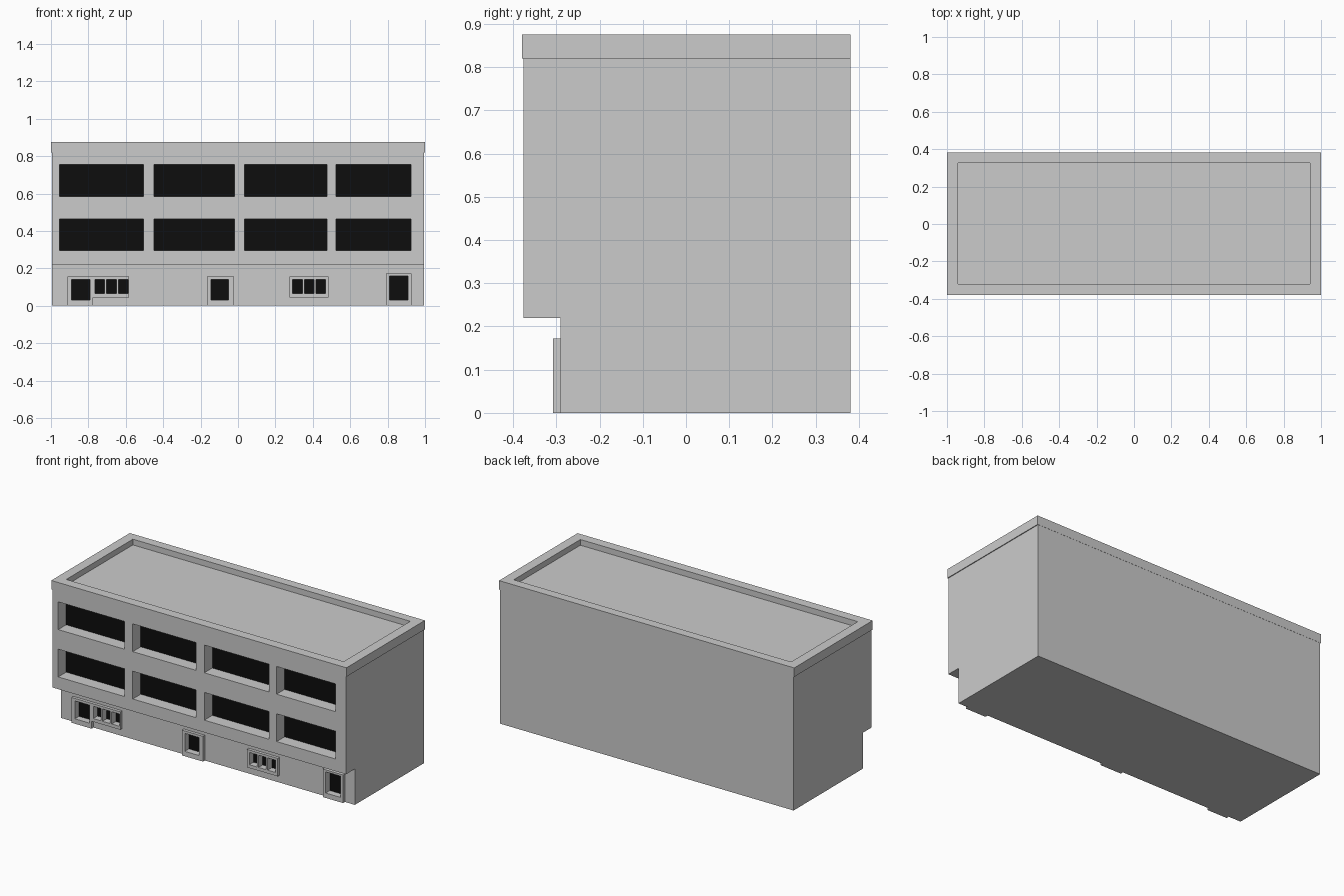
import bpy, bmesh

if "Cube" in bpy.data.objects:
    bpy.data.objects.remove(bpy.data.objects["Cube"])

black = bpy.data.materials.new("dark_glass")
black.diffuse_color = (0.004, 0.004, 0.004, 1)
black.use_nodes = True
black.node_tree.nodes["Principled BSDF"].inputs["Base Color"].default_value = black.diffuse_color


def add_box(bm, x0, x1, y0, y1, z0, z1):
    v = [bm.verts.new((x, y, z)) for x in (x0, x1) for y in (y0, y1) for z in (z0, z1)]
    for f in ((0, 1, 3, 2), (4, 6, 7, 5), (0, 4, 5, 1), (2, 3, 7, 6), (0, 2, 6, 4), (1, 5, 7, 3)):
        bm.faces.new([v[i] for i in f])


def finish(name, bm, mat=None):
    bmesh.ops.recalc_face_normals(bm, faces=bm.faces)
    me = bpy.data.meshes.new(name)
    bm.to_mesh(me)
    bm.free()
    ob = bpy.data.objects.new(name, me)
    bpy.context.collection.objects.link(ob)
    if mat:
        me.materials.append(mat)
    return ob


def boxes(name, dims, mat=None):
    bm = bmesh.new()
    for d in dims:
        add_box(bm, *d)
    return finish(name, bm, mat)


def cut(ob, dims):
    cutter = boxes("cutter", dims)
    cutter.hide_render = True
    mod = ob.modifiers.new("cut", 'BOOLEAN')
    mod.operation = 'DIFFERENCE'
    mod.solver = 'EXACT'
    mod.object = cutter
    bpy.context.view_layer.objects.active = ob
    bpy.ops.object.modifier_apply(modifier=mod.name)
    bpy.data.objects.remove(cutter)


FRONT, BASE, FRAME = -0.376, -0.29, -0.308

# upper floor window openings: x0, x1, z0, z1
bays = [(-0.955, -0.505), (-0.45, -0.02), (0.035, 0.475), (0.525, 0.925)]
windows = [(a, b, z, z + 0.17) for a, b in bays for z in (0.295, 0.585)]

# ground floor openings
doors = [(-0.89, -0.79, 0.03, 0.14), (-0.145, -0.05, 0.03, 0.14), (0.81, 0.91, 0.03, 0.16)]
small = [(s + i * 0.0625, s + i * 0.0625 + 0.052, 0.065, 0.14)
         for s in (-0.765, 0.292) for i in range(3)]
ground = doors + small

# main body: overhanging side profile extruded along x
profile = [(0.38, 0), (0.38, 0.84), (FRONT, 0.84), (FRONT, 0.22), (BASE, 0.22), (BASE, 0)]
bm = bmesh.new()
face = bm.faces.new([bm.verts.new((-0.995, y, z)) for y, z in profile])
ext = bmesh.ops.extrude_face_region(bm, geom=[face])
bmesh.ops.translate(bm, vec=(1.99, 0, 0),
                    verts=[g for g in ext["geom"] if isinstance(g, bmesh.types.BMVert)])
body = finish("building_body", bm)
cut(body, [(a, b, FRONT - 0.1, FRONT + 0.08, c, d) for a, b, c, d in windows]
    + [(a, b, BASE - 0.1, BASE + 0.025, c, d) for a, b, c, d in ground])

# roof parapet
parapet = boxes("roof_parapet", [(-1, 1, -0.379, 0.381, 0.82, 0.875)])
cut(parapet, [(-0.94, 0.94, -0.32, 0.325, 0.7, 1)])

# raised frames around doors and small window groups
frames = [("left_door_frame", -0.912, -0.776, 0, 0.155),
          ("left_window_frame", -0.776, -0.582, 0.045, 0.155),
          ("middle_door_frame", -0.165, -0.022, 0, 0.155),
          ("right_window_frame", 0.276, 0.485, 0.045, 0.155),
          ("right_door_frame", 0.79, 0.927, 0, 0.172)]
for name, a, b, c, d in frames:
    fr = boxes(name, [(a, b, FRAME, BASE, c, d)])
    cut(fr, [(p, q, -0.4, -0.2, r, s) for p, q, r, s in ground if p > a and q < b])

# dark glazing at the back of each opening
boxes("upper_glazing", [(a, b, FRONT + 0.077, FRONT + 0.081, c, d) for a, b, c, d in windows], black)
boxes("ground_glazing", [(a, b, BASE + 0.022, BASE + 0.026, c, d) for a, b, c, d in ground], black)
